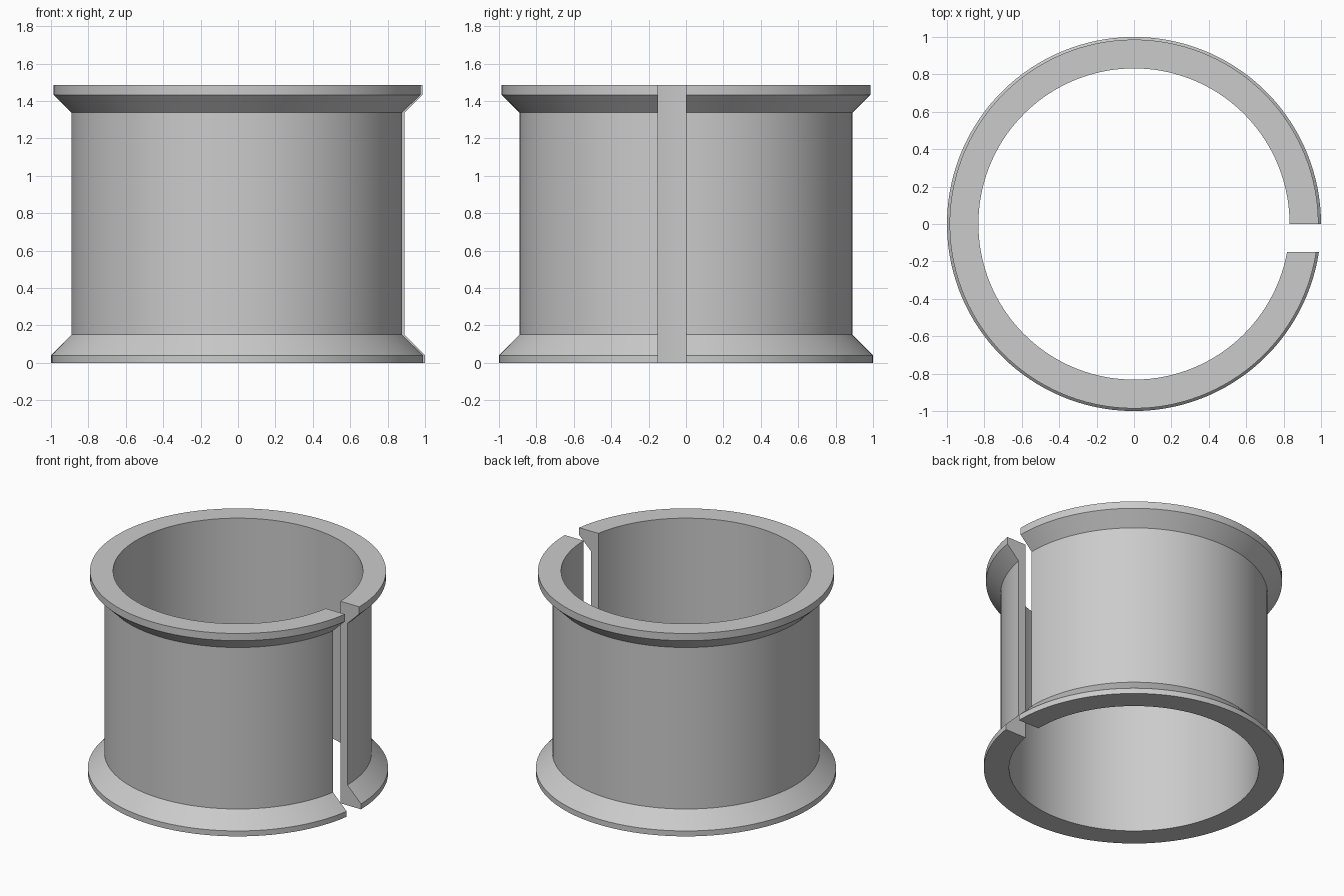
import bpy
import bmesh
import math

cube = bpy.data.objects.get("Cube")
if cube:
    bpy.data.objects.remove(cube, do_unlink=True)

SEGMENTS = 128
SLOT_WIDTH = 0.15

# Wall section as (radius, height): bore, lower flange, barrel, upper flange
PROFILE = [
    (0.832, 0.0), (1.0, 0.0), (1.0, 0.04), (0.89, 0.15),
    (0.89, 1.337), (0.986, 1.432), (0.986, 1.485), (0.832, 1.485),
]


def make_material(name, rgb):
    mat = bpy.data.materials.new(name)
    mat.use_nodes = True
    colour = (*rgb, 1.0)
    mat.diffuse_color = colour
    mat.node_tree.nodes["Principled BSDF"].inputs["Base Color"].default_value = colour
    return mat


def section(bm, t):
    """One section of the ring; each radius stops at the flat far slot wall."""
    ring = []
    for r, z in PROFILE:
        a = t * (2 * math.pi - math.asin(SLOT_WIDTH / r))
        ring.append(bm.verts.new((r * math.cos(a), r * math.sin(a), z)))
    return ring


# Split flanged sleeve
bm = bmesh.new()
rings = [section(bm, i / SEGMENTS) for i in range(SEGMENTS + 1)]
count = len(PROFILE)
for a, b in zip(rings, rings[1:]):
    for j in range(count):
        k = (j + 1) % count
        bm.faces.new((a[j], a[k], b[k], b[j]))

# Flat walls of the slot
bm.faces.new(rings[0])
bm.faces.new(rings[-1])
bmesh.ops.recalc_face_normals(bm, faces=bm.faces[:])

mesh = bpy.data.meshes.new("split_sleeve")
bm.to_mesh(mesh)
bm.free()
mesh.materials.append(make_material("light grey", (0.6, 0.6, 0.6)))
sleeve = bpy.data.objects.new("split_sleeve", mesh)
bpy.context.collection.objects.link(sleeve)

# Smooth round walls with crisp rims
bpy.ops.object.select_all(action="DESELECT")
sleeve.select_set(True)
bpy.context.view_layer.objects.active = sleeve
bpy.ops.object.shade_smooth_by_angle(angle=math.radians(30))
